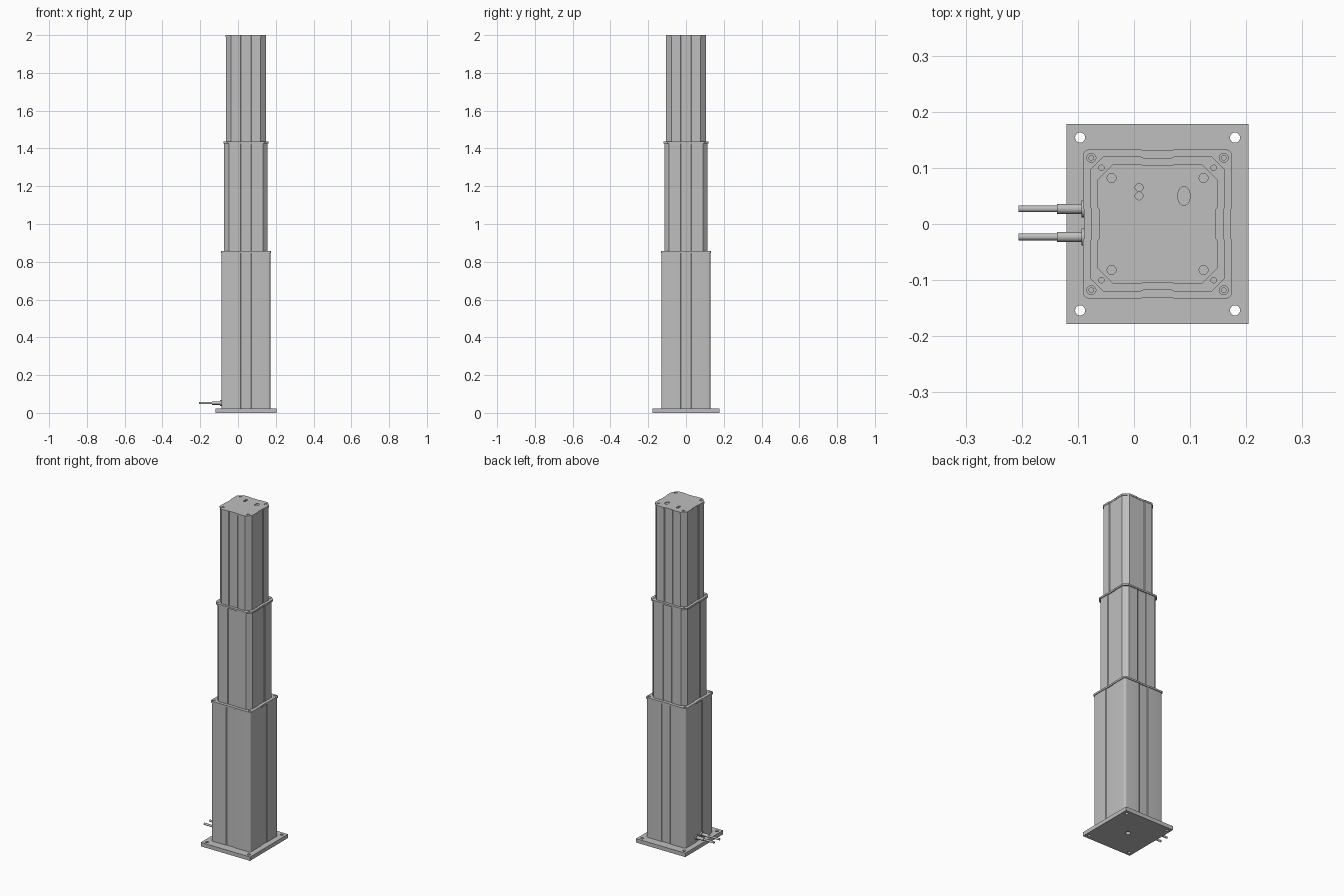
import bpy, bmesh, math
from mathutils import Matrix, Vector

if "Cube" in bpy.data.objects:
    bpy.data.objects.remove(bpy.data.objects["Cube"])

CX = 0.042  # column axis

metal = bpy.data.materials.new("grey metal")
metal.use_nodes = True
GREY = (0.52, 0.52, 0.52, 1)
metal.diffuse_color = GREY
metal.node_tree.nodes["Principled BSDF"].inputs["Base Color"].default_value = GREY


def finish(name, bm):
    bmesh.ops.recalc_face_normals(bm, faces=bm.faces)
    mesh = bpy.data.meshes.new(name)
    bm.to_mesh(mesh)
    bm.free()
    mesh.materials.append(metal)
    obj = bpy.data.objects.new(name, mesh)
    bpy.context.collection.objects.link(obj)
    return obj


def section(half, corner, groove, steps):
    """Square outline with cut or rounded corners and a shallow groove per side."""
    flat = half - corner
    side = [(half, -flat)]
    if groove:
        side += [(half, -0.03), (half - groove, -0.026),
                 (half - groove, 0.026), (half, 0.03)]
    side.append((half, flat))
    for i in range(1, steps):
        a = math.pi / 2 * i / steps
        side.append((flat + corner * math.cos(a), flat + corner * math.sin(a)))
    points = []
    for q in range(4):
        turn = Matrix.Rotation(q * math.pi / 2, 2)
        points += [turn @ Vector(p) for p in side]
    return points


def prism(name, outline, z0, z1):
    bm = bmesh.new()
    face = bm.faces.new([bm.verts.new((CX + p.x, p.y, z0)) for p in outline])
    new = bmesh.ops.extrude_face_region(bm, geom=[face])["geom"]
    bmesh.ops.translate(bm, vec=(0, 0, z1 - z0),
                        verts=[v for v in new if isinstance(v, bmesh.types.BMVert)])
    return finish(name, bm)


def rods(name, items, axis="Z", sides=20):
    """Cylinders given as (centre, radius x, radius y, length)."""
    bm = bmesh.new()
    turn = Matrix.Rotation(math.pi / 2, 4, "Y") if axis == "X" else Matrix()
    for centre, rx, ry, length in items:
        m = Matrix.Translation(centre) @ turn @ Matrix.Diagonal((rx, ry, length, 1))
        bmesh.ops.create_cone(bm, cap_ends=True, segments=sides, radius1=1,
                              radius2=1, depth=1, matrix=m)
    return finish(name, bm)


def drill(obj, cutter):
    mod = obj.modifiers.new("holes", "BOOLEAN")
    mod.operation = "DIFFERENCE"
    mod.solver = "EXACT"
    mod.object = cutter
    cutter.hide_render = True
    cutter.hide_set(True)


def smooth(obj):
    bpy.ops.object.select_all(action="DESELECT")
    obj.select_set(True)
    bpy.context.view_layer.objects.active = obj
    bpy.ops.object.shade_smooth_by_angle(angle=math.radians(35))


def corners(dx, dy, z, r, depth):
    return [((CX + sx * dx, sy * dy, z), r, r, depth)
            for sx in (-1, 1) for sy in (-1, 1)]


# Base plate with mounting holes and central hole underneath
bm = bmesh.new()
bmesh.ops.create_cube(bm, size=1, matrix=Matrix.Translation((CX, 0, 0.0115))
                      @ Matrix.Diagonal((0.324, 0.356, 0.023, 1)))
base = finish("base_plate", bm)
drill(base, rods("base_hole_cutter",
                 corners(0.138, 0.154, 0.01, 0.009, 0.1) +
                 [((CX, 0, 0), 0.014, 0.014, 0.03)]))

# Telescoping tubes, from widest to narrowest
smooth(prism("lower_tube", section(0.129, 0.012, 0.003, 5), 0.023, 0.846))
prism("middle_tube", section(0.115, 0.025, 0.003, 1), 0.84, 1.43)
upper = prism("upper_tube", section(0.105, 0.027, 0.003, 1), 1.42, 1.996)

# Collars at the tube mouths
lower_collar = prism("lower_collar", section(0.133, 0.012, 0.002, 5), 0.846, 0.856)
drill(lower_collar, rods("lower_screw_cutter", corners(0.118, 0.118, 0.856, 0.008, 0.012)))
middle_collar = prism("middle_collar", section(0.12, 0.023, 0.002, 1), 1.427, 1.437)
drill(middle_collar, rods("middle_screw_cutter", corners(0.1, 0.1, 1.437, 0.005, 0.006)))

# Top plate with screw holes and cable openings
top = prism("top_plate", section(0.107, 0.028, 0.003, 1), 1.99, 2.0)
drill(top, rods("top_hole_cutter",
                corners(0.082, 0.082, 2.0, 0.008, 0.012) +
                [((0.009, 0.065, 2.0), 0.007, 0.007, 0.01),
                 ((0.009, 0.05, 2.0), 0.007, 0.007, 0.01),
                 ((0.089, 0.05, 2.0), 0.011, 0.017, 0.01)]))

# Screw heads sunk in their holes
for name, d, z, r in (("lower_screws", 0.118, 0.851, 0.005),
                      ("top_screws", 0.082, 1.995, 0.005)):
    smooth(rods(name, corners(d, d, z, r, 0.005)))

# Two cables leaving the side near the base
for name, y in (("rear_cable", 0.027), ("front_cable", -0.023)):
    smooth(rods(name, [((-0.17, y, 0.052), 0.006, 0.006, 0.072),
                       ((-0.11, y, 0.052), 0.009, 0.009, 0.054),
                       ((-0.09, y, 0.052), 0.015, 0.015, 0.008)], "X"))
